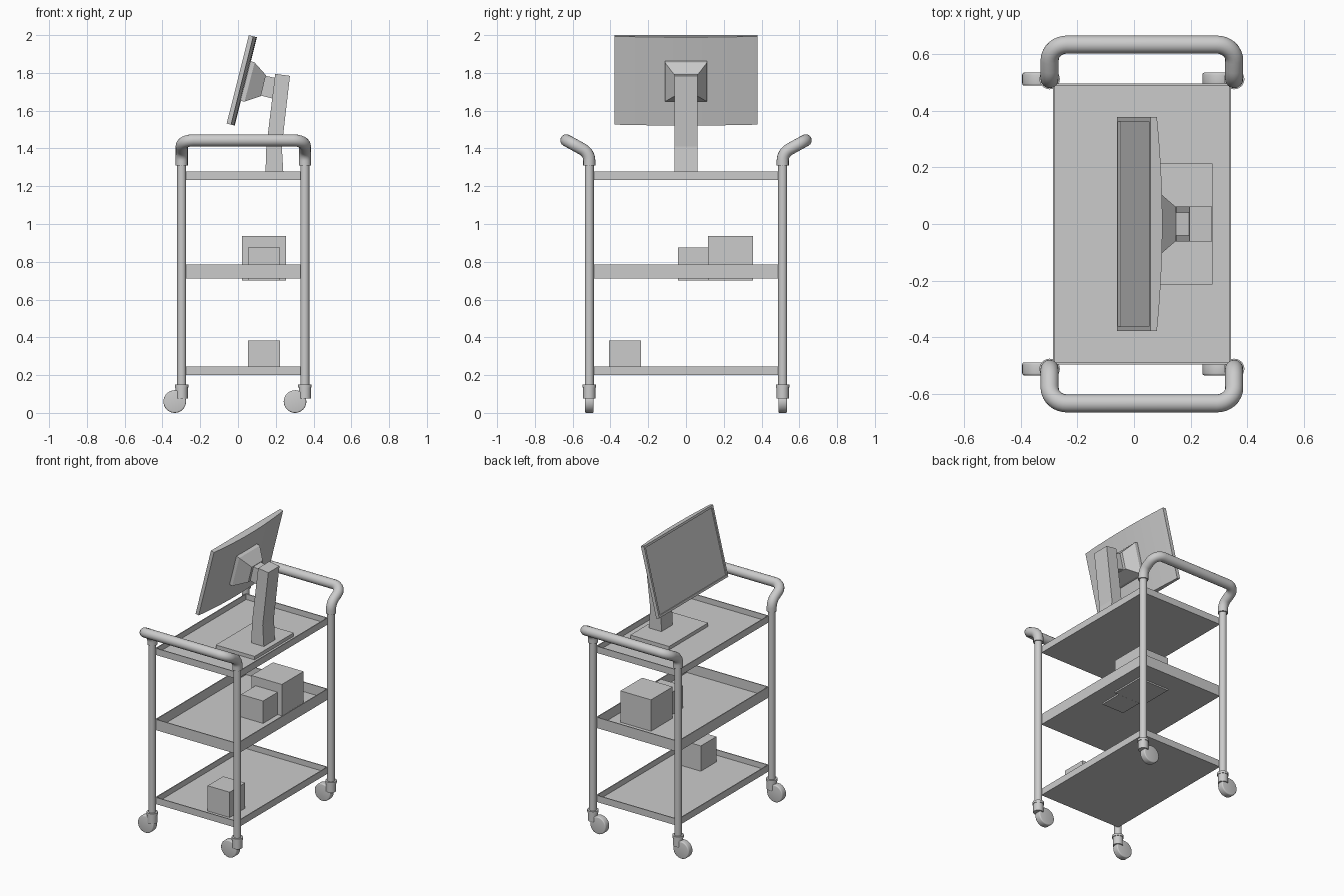
import bpy, bmesh, math
from mathutils import Vector, Matrix

if "Cube" in bpy.data.objects:
    bpy.data.objects.remove(bpy.data.objects["Cube"], do_unlink=True)

grey = bpy.data.materials.new("light_grey")
grey.use_nodes = True
grey.diffuse_color = (0.6, 0.6, 0.6, 1)
grey.node_tree.nodes["Principled BSDF"].inputs["Base Color"].default_value = grey.diffuse_color


def smooth(ob):
    bpy.ops.object.select_all(action="DESELECT")
    ob.select_set(True)
    bpy.context.view_layer.objects.active = ob
    bpy.ops.object.shade_smooth_by_angle(angle=math.radians(40))


def finish(name, bm, rounded=False):
    bmesh.ops.recalc_face_normals(bm, faces=bm.faces)
    me = bpy.data.meshes.new(name)
    bm.to_mesh(me)
    bm.free()
    me.materials.append(grey)
    ob = bpy.data.objects.new(name, me)
    bpy.context.collection.objects.link(ob)
    if rounded:
        smooth(ob)


def box_mesh(x, y, z):
    bm = bmesh.new()
    centre = [sum(r) / 2 for r in (x, y, z)]
    size = [r[1] - r[0] for r in (x, y, z)]
    m = Matrix.Translation(centre) @ Matrix.Diagonal((*size, 1))
    bmesh.ops.create_cube(bm, size=1, matrix=m)
    return bm


def cylinder(name, centre, radius, length, along_y=False, bevel=0):
    bm = bmesh.new()
    m = Matrix.Translation(centre)
    if along_y:
        m = m @ Matrix.Rotation(math.pi / 2, 4, "X")
    bmesh.ops.create_cone(bm, cap_ends=True, segments=32, radius1=radius,
                          radius2=radius, depth=length, matrix=m)
    if bevel:
        rims = [e for e in bm.edges if any(len(f.verts) > 4 for f in e.link_faces)]
        bmesh.ops.bevel(bm, geom=rims, offset=bevel, segments=3, profile=0.5, affect="EDGES")
    finish(name, bm, True)


def loft(rings):
    bm = bmesh.new()
    rows = [[bm.verts.new(p) for p in ring] for ring in rings]
    n = len(rows[0])
    for a, b in zip(rows, rows[1:]):
        for i in range(n):
            j = (i + 1) % n
            bm.faces.new((a[i], a[j], b[j], b[i]))
    bm.faces.new(rows[0])
    bm.faces.new(rows[-1])
    return bm


def fillet(points, radii, steps=8):
    """Round the inner corners of a polyline with circular arcs."""
    pts = [Vector(p) for p in points]
    out = [pts[0]]
    for a, p, b, r in zip(pts, pts[1:], pts[2:], radii):
        u, v = (a - p).normalized(), (b - p).normalized()
        half = u.angle(v) / 2
        centre = p + (u + v).normalized() * (r / math.sin(half))
        s = (p + u * (r / math.tan(half)) - centre).normalized()
        e = (p + v * (r / math.tan(half)) - centre).normalized()
        out += [centre + s.slerp(e, i / steps) * r for i in range(steps + 1)]
    return out + [pts[-1]]


def tube(name, path, radius):
    cu = bpy.data.curves.new(name, "CURVE")
    cu.dimensions = "3D"
    cu.bevel_depth, cu.bevel_resolution, cu.use_fill_caps = radius, 6, True
    sp = cu.splines.new("POLY")
    sp.points.add(len(path) - 1)
    for q, p in zip(sp.points, path):
        q.co = (*p, 1)
    cu.materials.append(grey)
    ob = bpy.data.objects.new(name, cu)
    bpy.context.collection.objects.link(ob)
    bpy.ops.object.select_all(action="DESELECT")
    ob.select_set(True)
    bpy.context.view_layer.objects.active = ob
    bpy.ops.object.convert(target="MESH")
    smooth(bpy.context.view_layer.objects.active)


# Posts, casters and handles
POST_X = {"right": -0.298, "left": 0.354}
POST_Y = {"front": -0.512, "back": 0.512}
for end, y in POST_Y.items():
    for side, x in POST_X.items():
        tag = f"{end}_{side}"
        cylinder(tag + "_post", (x, y, 0.73), 0.024, 1.2)
        cylinder(tag + "_caster_collar", (x, y, 0.142), 0.036, 0.016)
        cylinder(tag + "_caster_socket", (x, y, 0.108), 0.032, 0.062)
        offset = 0.037 if side == "right" else 0.052
        cylinder(tag + "_wheel", (x - offset, y, 0.06), 0.06, 0.046, True, 0.007)
    s = math.copysign(1, y)
    half_path = [(y, 1.31), (y, 1.376), (s * 0.634, 1.443)]
    path = [(POST_X["right"], *p) for p in half_path]
    path += [(POST_X["left"], *p) for p in reversed(half_path)]
    tube(end + "_handle", fillet(path, (0.07, 0.062, 0.062, 0.07)), 0.032)

# Shelf trays: a box with the top sunk to leave a thin rim
for name, z0, z1 in (("bottom", 0.2, 0.246), ("middle", 0.712, 0.786), ("top", 1.232, 1.278)):
    bm = box_mesh((-0.287, 0.342), (-0.496, 0.496), (z0, z1))
    top = max(bm.faces, key=lambda f: f.calc_center_median().z)
    bmesh.ops.inset_region(bm, faces=[top], thickness=0.009)
    floor = bmesh.ops.extrude_discrete_faces(bm, faces=[top])["faces"]
    bmesh.ops.translate(bm, verts=floor[0].verts, vec=(0, 0, z0 + 0.008 - z1))
    finish(name + "_tray", bm)

# Cartons on the shelves, and the monitor foot
for name, x, y, z in (
    ("large_carton", (0.02, 0.254), (0.117, 0.354), (0.702, 0.937)),
    ("small_carton", (0.053, 0.222), (-0.043, 0.1165), (0.702, 0.875)),
    ("lower_carton", (0.053, 0.222), (-0.408, -0.238), (0.206, 0.383)),
    ("monitor_foot", (-0.02, 0.277), (-0.214, 0.214), (1.238, 1.264)),
):
    finish(name, box_mesh(x, y, z))


def rect(x0, z0, x1, z1, w):
    return [(x0, -w, z0), (x0, w, z0), (x1, w, z1), (x1, -w, z1)]


# Monitor stand: bent column, arm and tapered mount
finish("stand_column", loft([rect(0.145, 1.255, 0.241, 1.255, 0.061),
                             rect(0.15, 1.41, 0.232, 1.41, 0.061),
                             rect(0.197, 1.795, 0.275, 1.784, 0.061)]))
finish("stand_arm", loft([rect(0.12, 1.68, 0.145, 1.785, 0.04),
                          rect(0.2, 1.66, 0.22, 1.768, 0.04)]))
finish("stand_mount", loft([rect(0.012, 1.652, 0.065, 1.864, 0.112),
                            rect(0.035, 1.648, 0.088, 1.855, 0.112),
                            rect(0.121, 1.677, 0.148, 1.788, 0.06)]))

# Monitor panel: bowed back, recessed screen
up = Vector((0.244, 0, 0.97))
back = Vector((0.97, 0, -0.244))
base = Vector((-0.06, 0, 1.532))
W = 0.378
outline = [(-W, 0), (W, 0)]
for i in range(13):
    t = 1 - i / 6
    outline.append((W * t, 0.024 + 0.02 * (1 - t * t)))
rings = [[base + up * h + back * d + Vector((0, y, 0)) for y, d in outline] for h in (0, 0.482)]
bm = loft(rings)
bmesh.ops.recalc_face_normals(bm, faces=bm.faces)
screen = min(bm.faces, key=lambda f: f.normal.dot(back))
bmesh.ops.inset_region(bm, faces=[screen], thickness=0.022)
bmesh.ops.inset_region(bm, faces=[screen], thickness=0.001, depth=-0.006)
finish("monitor_panel", bm, True)
